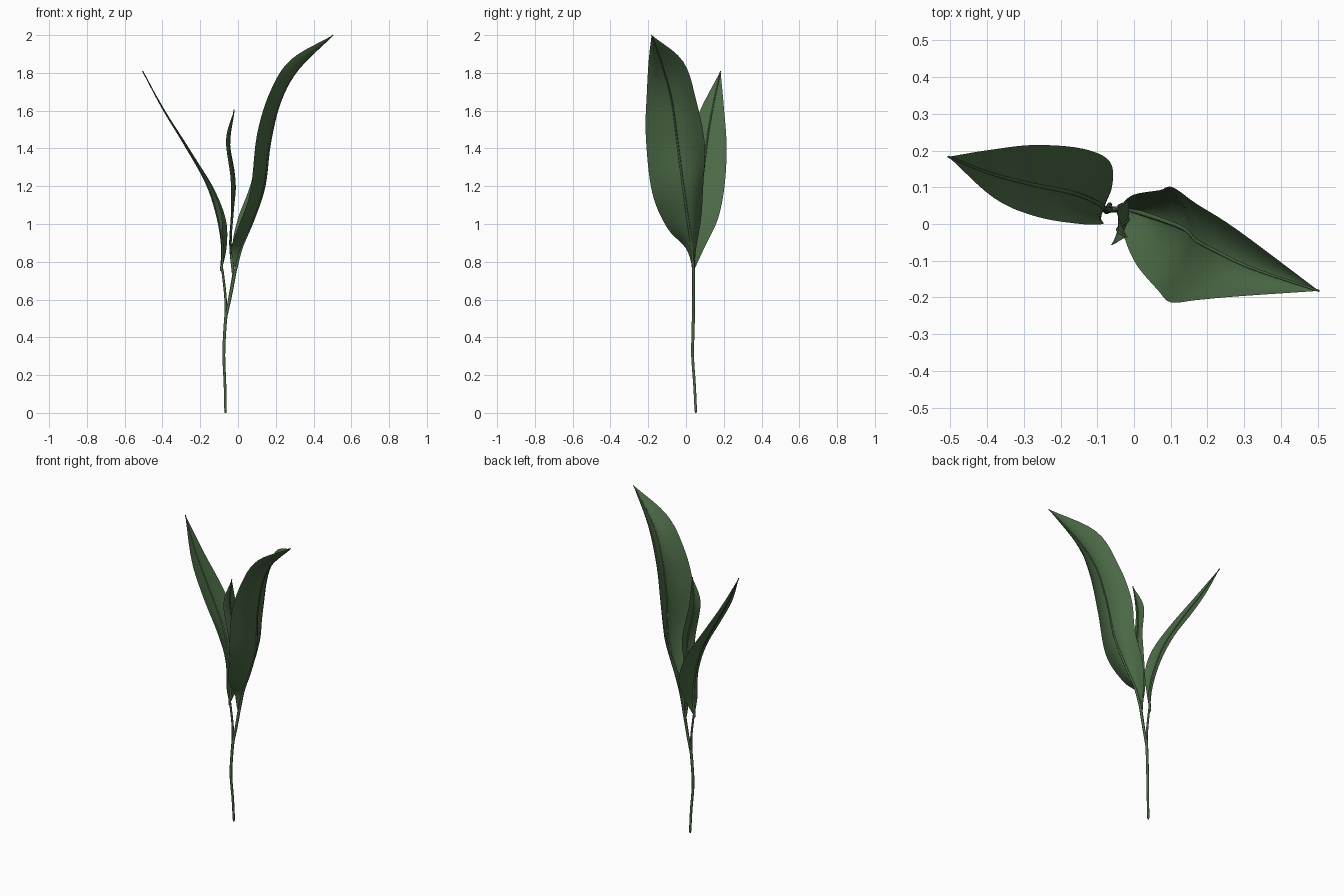
import bpy
from mathutils import Vector

if "Cube" in bpy.data.objects:
    bpy.data.objects.remove(bpy.data.objects["Cube"])

green = bpy.data.materials.new("leaf_green")
green.diffuse_color = (0.07, 0.14, 0.06, 1)
green.use_nodes = True
green.node_tree.nodes["Principled BSDF"].inputs["Base Color"].default_value = green.diffuse_color


def smooth_path(points, steps=5):
    """Catmull-Rom curve through the points."""
    p = [Vector(q) for q in points]
    p = [2 * p[0] - p[1]] + p + [2 * p[-1] - p[-2]]
    out = []
    for i in range(1, len(p) - 2):
        a, b, c, d = p[i - 1:i + 3]
        for k in range(steps):
            t = k / steps
            out.append(0.5 * (2 * b + (c - a) * t + (2 * a - 5 * b + 4 * c - d) * t * t
                              + (3 * b - a - 3 * c + d) * t ** 3))
    out.append(p[-2])
    return out


def tube(name, points, r0, r1):
    """Round tapered stalk along a path."""
    path = smooth_path(points)
    cu = bpy.data.curves.new(name, 'CURVE')
    cu.dimensions = '3D'
    cu.bevel_depth = 1.0
    cu.bevel_resolution = 2
    cu.use_fill_caps = True
    sp = cu.splines.new('POLY')
    sp.points.add(len(path) - 1)
    for i, v in enumerate(path):
        sp.points[i].co = (*v, 1)
        sp.points[i].radius = r0 + (r1 - r0) * i / (len(path) - 1)
    sp.use_smooth = True
    cu.materials.append(green)
    ob = bpy.data.objects.new(name, cu)
    bpy.context.collection.objects.link(ob)
    bpy.ops.object.select_all(action='DESELECT')
    ob.select_set(True)
    bpy.context.view_layer.objects.active = ob
    bpy.ops.object.convert(target='MESH')


def leaf(name, back, mid, front, cols=8):
    """Blade lofted between two edges and the midrib, plus a raised rib."""
    rails = [smooth_path(r) for r in (back, mid, front)]
    verts, faces = [], []
    for a, m, b in zip(*rails):
        for j in range(cols + 1):
            t = 2 * j / cols - 1
            verts.append(a * (t * (t - 1) / 2) + m * (1 - t * t) + b * (t * (t + 1) / 2))
    w = cols + 1
    for i in range(len(rails[0]) - 1):
        for j in range(cols):
            k = i * w + j
            faces.append((k, k + 1, k + w + 1, k + w))
    me = bpy.data.meshes.new(name)
    me.from_pydata(verts, [], faces)
    me.materials.append(green)
    me.shade_smooth()
    ob = bpy.data.objects.new(name, me)
    bpy.context.collection.objects.link(ob)
    tube(name + "_midrib", mid, 0.008, 0.003)


# stem and the three leaf stalks
tube("stem", [(-.066, .052, .01), (-.069, .045, .15), (-.075, .035, .3),
              (-.071, .037, .42), (-.062, .04, .54)], .007, .009)
tube("stem_foot", [(-.066, .052, 0), (-.066, .052, .012)], .004, .007)
fork = (-.064, .039, .51)
tube("right_stalk", [fork, (-.04, .04, .62), (-.015, .04, .75)], .008, .008)
tube("left_stalk", [fork, (-.067, .041, .62), (-.083, .04, .76)], .007, .006)
tube("middle_stalk", [fork, (-.045, .04, .62), (-.025, .04, .74)], .005, .004)

# large right leaf, arching outward
base, tip = (-.015, .04, .75), (.503, -.182, 2.0)
leaf("right_leaf",
     [base, (-.03, .055, .88), (0, .08, 1.03), (.07, .092, 1.22), (.105, .1, 1.42),
      (.17, .055, 1.65), (.28, -.015, 1.86), tip],
     [base, (.02, .03, .88), (.08, .01, 1.02), (.14, -.015, 1.2), (.17, -.045, 1.43),
      (.225, -.075, 1.65), (.32, -.12, 1.82), tip],
     [base, (-.035, 0, .87), (0, -.1, .98), (.065, -.18, 1.17), (.1, -.213, 1.47),
      (.17, -.207, 1.7), (.28, -.197, 1.87), tip])

# left leaf, leaning away, its rib standing proud of the edges
base, tip = (-.088, .04, .75), (-.505, .183, 1.81)
leaf("left_leaf",
     [base, (-.06, .1, .88), (-.066, .17, 1.03), (-.14, .205, 1.21), (-.27, .215, 1.41),
      (-.39, .202, 1.6), tip],
     [base, (-.083, .045, .88), (-.109, .062, 1.04), (-.169, .085, 1.22), (-.288, .11, 1.43),
      (-.398, .14, 1.61), tip],
     [base, (-.09, .01, .88), (-.085, 0, 1.04), (-.145, 0, 1.21), (-.265, .02, 1.41),
      (-.38, .07, 1.59), tip])

# small upright middle leaf
base, tip = (-.025, .04, .74), (-.02, -.035, 1.605)
leaf("middle_leaf",
     [base, (-.045, .05, .9), (-.025, .06, 1.1), (-.015, .06, 1.25), (-.045, .035, 1.45), tip],
     [base, (-.04, .03, .9), (-.027, .018, 1.08), (-.017, .01, 1.22), (-.045, -.015, 1.42), tip],
     [base, (-.043, .015, .9), (-.036, -.02, 1.1), (-.04, -.045, 1.25), (-.063, -.058, 1.45), tip])
